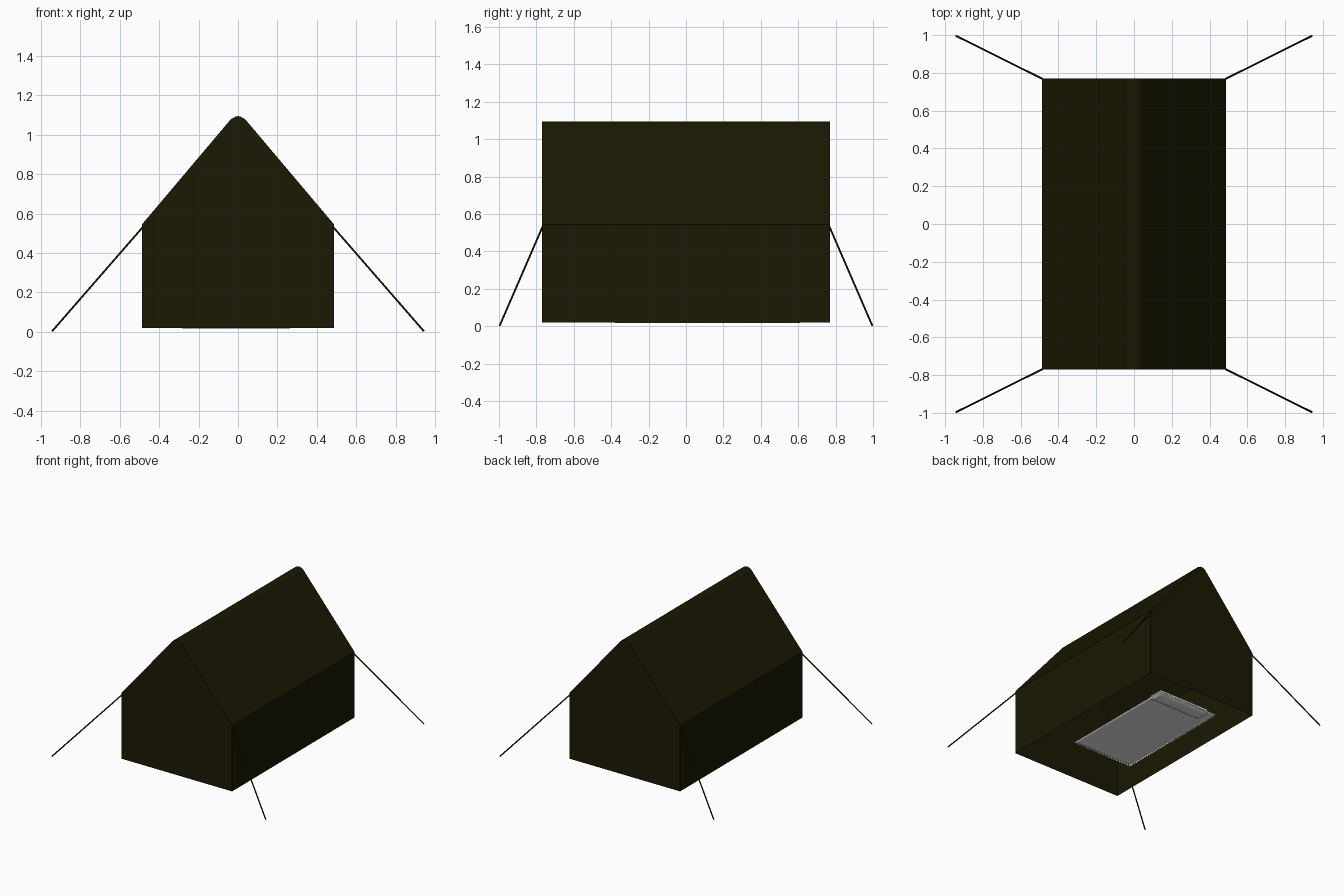
import bpy, bmesh
from mathutils import Vector

if "Cube" in bpy.data.objects:
    bpy.data.objects.remove(bpy.data.objects["Cube"])


def material(name, rgb):
    m = bpy.data.materials.new(name)
    m.diffuse_color = (*rgb, 1)
    m.use_nodes = True
    m.node_tree.nodes["Principled BSDF"].inputs["Base Color"].default_value = m.diffuse_color
    return m


CANVAS = material("olive canvas", (0.0105, 0.0092, 0.0006))
ROPE = material("dark rope", (0.0085, 0.0075, 0.001))
WHITE = material("white cloth", (0.85, 0.85, 0.85))


def finish(name, bm, mat, smooth=False):
    bmesh.ops.recalc_face_normals(bm, faces=bm.faces)
    me = bpy.data.meshes.new(name)
    bm.to_mesh(me)
    bm.free()
    ob = bpy.data.objects.new(name, me)
    bpy.context.collection.objects.link(ob)
    me.materials.append(mat)
    for p in me.polygons:
        p.use_smooth = smooth
    return ob


# Tent: open-bottomed canvas shell from a gable profile
half = [(0.487, 0.02), (0.487, 0.545), (0.035, 1.08), (0.012, 1.092)]
profile = half + [(0, 1.095)] + [(-x, z) for x, z in reversed(half)]
bm = bmesh.new()
ends = [[bm.verts.new((x, y, z)) for x, z in profile] for y in (-0.77, 0.77)]
for i in range(len(profile) - 1):
    bm.faces.new((ends[0][i], ends[1][i], ends[1][i + 1], ends[0][i + 1]))
for ring in ends:
    bm.faces.new(ring)
finish("tent_canvas", bm, CANVAS)

# Guy ropes, one from each eave corner to the ground
for sx, x_name in ((-1, "left"), (1, "right")):
    for sy, y_name in ((-1, "front"), (1, "back")):
        a = Vector((sx * 0.484, sy * 0.768, 0.53))
        b = Vector((sx * 0.942, sy * 0.996, 0.004))
        d = b - a
        bm = bmesh.new()
        bmesh.ops.create_cone(bm, cap_ends=True, segments=8, radius1=0.005,
                              radius2=0.005, depth=d.length)
        rope = finish(f"{y_name}_{x_name}_rope", bm, ROPE, True)
        rope.rotation_mode = 'QUATERNION'
        rope.rotation_quaternion = d.to_track_quat('Z', 'Y')
        rope.location = (a + b) / 2


def outline(cx, cy, w, h, z, fringe=0.0, step=0.0125):
    """Rectangle outline; every second point is pushed out by fringe."""
    c = [Vector((-w, -h)), Vector((w, -h)), Vector((w, h)), Vector((-w, h))]
    pts = []
    for k in range(4):
        p, q = c[k], c[(k + 1) % 4]
        n = 2 * round((max(0.26, 0.485) if k % 2 else 0.26) / step)
        pts += [p.lerp(q, i / n) for i in range(n)]
    return [Vector((cx + p.x * (1 + (fringe / w if i % 2 == 0 else 0)),
                    cy + p.y * (1 + (fringe / h if i % 2 == 0 else 0)), z))
            for i, p in enumerate(pts)]


def loft(name, rings, mat):
    """Skin stacked outlines and close both ends."""
    bm = bmesh.new()
    vs = [[bm.verts.new(p) for p in r] for r in rings]
    n = len(vs[0])
    for a, b in zip(vs, vs[1:]):
        for i in range(n):
            j = (i + 1) % n
            bm.faces.new((a[i], a[j], b[j], b[i]))
    bm.faces.new(vs[0])
    bm.faces.new(vs[-1])
    return finish(name, bm, mat, True)


# Thin bed mat with a raised soft underside and a fringed rim
loft("bed_mat", [
    outline(-0.01, 0.115, 0.215, 0.44, 0.026),
    outline(-0.01, 0.115, 0.235, 0.46, 0.025),
    outline(-0.01, 0.115, 0.264, 0.487, 0.018, 0.01),
    outline(-0.01, 0.115, 0.255, 0.48, 0.03),
    outline(-0.01, 0.115, 0.22, 0.445, 0.042),
], WHITE)

# Pillow at the back end, its underside showing through the mat
loft("pillow", [
    outline(0.01, 0.525, 0.205, 0.04, 0.02),
    outline(0.01, 0.525, 0.225, 0.055, 0.024),
    outline(0.01, 0.525, 0.225, 0.06, 0.05),
    outline(0.01, 0.525, 0.18, 0.035, 0.062),
], WHITE)
